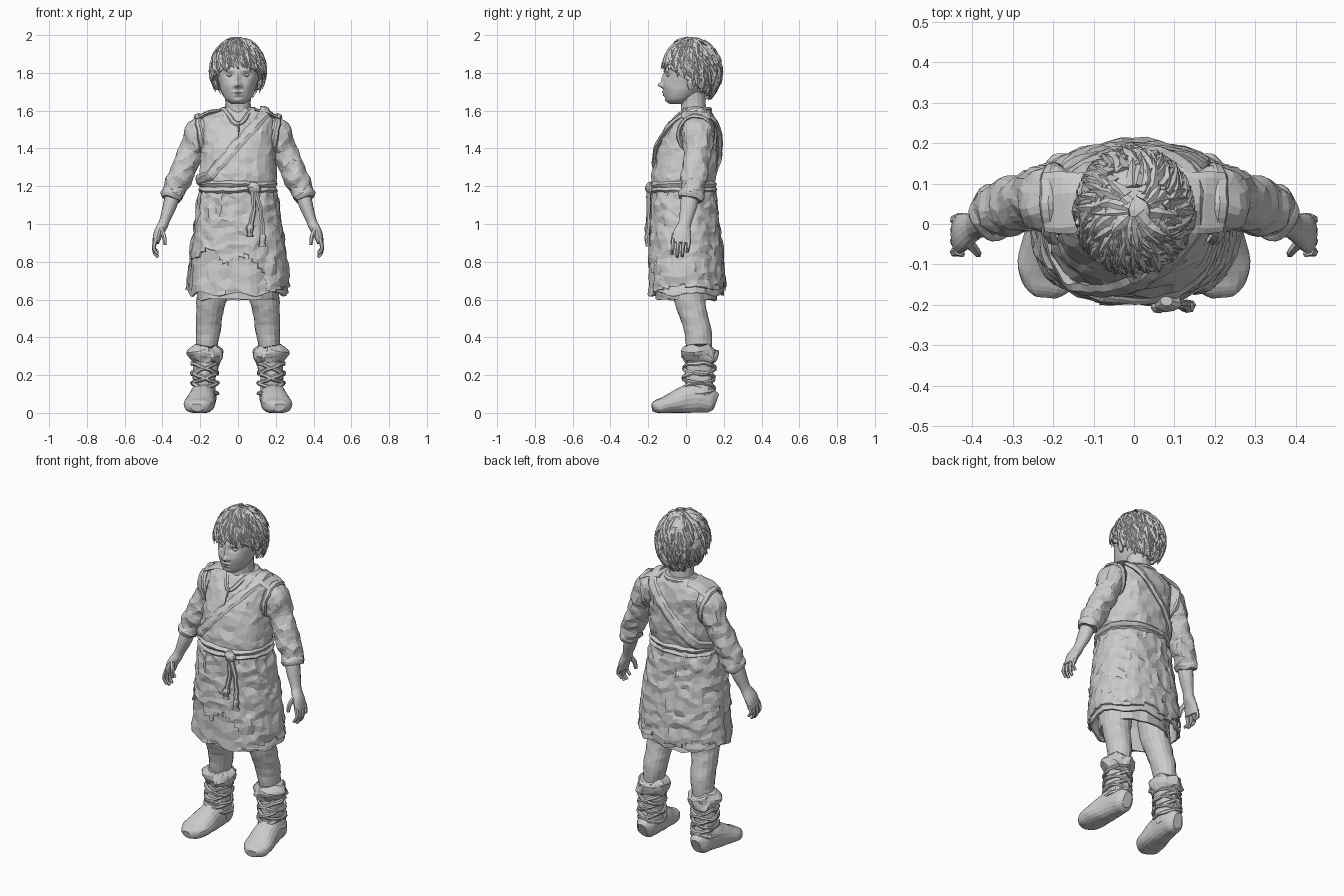
import bpy, bmesh, math, random
from mathutils import Vector, noise

if "Cube" in bpy.data.objects:
    bpy.data.objects.remove(bpy.data.objects["Cube"])
rng = random.Random(4)
TAU = math.tau

GREY = (0.6, 0.6, 0.6, 1)
clay = bpy.data.materials.new("plain grey")
clay.use_nodes = True
clay.diffuse_color = GREY
clay.node_tree.nodes["Principled BSDF"].inputs["Base Color"].default_value = GREY


def spline(points, steps, loop=False):
    """Smooth curve through points of any dimension."""
    p = [Vector(q) for q in points]
    n, out = len(p), []
    get = (lambda i: p[i % n]) if loop else (lambda i: p[max(0, min(n - 1, i))])
    for i in range(n if loop else n - 1):
        a, b, c, d = (get(i + k) for k in (-1, 0, 1, 2))
        for k in range(steps):
            t = k / steps
            m, e = (c - a) * 0.5, (d - b) * 0.5
            out.append(b + m * t + ((c - b) * 3 - m * 2 - e) * t**2 + ((b - c) * 2 + m + e) * t**3)
    return out + [p[0] if loop else p[-1]]


def bend(value, power):
    return math.copysign(abs(value) ** (2 / power), value)


def loft(rings, sides=24, steps=4, power=2, tilt=False):
    """Rings (x, y, z, rx, ry), level or square to their path."""
    path, out = spline(rings, steps), []
    for i, p in enumerate(path):
        t = Vector((0, 0, 1))
        if tilt:
            t = (Vector(path[min(i + 1, len(path) - 1)][:3]) - Vector(path[max(i - 1, 0)][:3])).normalized()
        u = (Vector((1, 0, 0)) - t * t.x).normalized()
        v = t.cross(u)
        out.append([Vector(p[:3]) + u * p[3] * bend(math.cos(TAU * k / sides), power)
                    + v * p[4] * bend(math.sin(TAU * k / sides), power) for k in range(sides)])
    return out


def tube(points, width, depth, hub, loop=False, steps=4, sides=6, taper=0):
    """Strap or strand along a path, flat side facing away from the hub."""
    path, out = spline(points, steps, loop), []
    n = len(path) - 1
    for i, p in enumerate(path):
        nxt = path[(i + 1) % n] if loop else path[min(i + 1, n)]
        prv = path[(i - 1) % n] if loop else path[max(i - 1, 0)]
        t = (nxt - prv).normalized()
        up = p - Vector(hub)
        up = (up - t * up.dot(t)).normalized()
        side, s = t.cross(up), 1 - taper * i / n
        out.append([p + side * width * s * math.cos(TAU * k / sides)
                    + up * depth * s * math.sin(TAU * k / sides) for k in range(sides)])
    return out


def build(name, parts, s=1, amp=0, warp=None, keep=None, caps=True, ratio=1, thick=0):
    bm = bmesh.new()
    for rings in parts:
        rows = []
        for ring in rings:
            row = []
            for p in ring:
                q = warp(p.copy()) if warp else p.copy()
                if amp:
                    q += noise.noise_vector(p * 22) * amp
                row.append(bm.verts.new((q.x * s, q.y, min(2, max(0, q.z)))))
            rows.append(row)
        n = len(rows[0])
        for a, b in zip(rows, rows[1:]):
            for k in range(n):
                bm.faces.new((a[k], a[(k + 1) % n], b[(k + 1) % n], b[k]))
        if caps and (rings[0][0] - rings[-1][0]).length > 1e-4:
            bm.faces.new(rows[0])
            bm.faces.new(rows[-1])
    if keep:
        drop = [f for f in bm.faces if not keep(f.calc_center_median())]
        bmesh.ops.delete(bm, geom=drop, context="FACES")
    bmesh.ops.remove_doubles(bm, verts=bm.verts, dist=1e-5)
    bmesh.ops.recalc_face_normals(bm, faces=bm.faces)
    mesh = bpy.data.meshes.new(name)
    bm.to_mesh(mesh)
    bm.free()
    mesh.materials.append(clay)
    ob = bpy.data.objects.new(name, mesh)
    bpy.context.collection.objects.link(ob)
    if ratio < 1:
        ob.modifiers.new("facets", "DECIMATE").ratio = ratio
    if thick:
        ob.modifiers.new("cloth", "SOLIDIFY").thickness = thick
    return ob


# Head and face
BUMPS = [(0, 1.735, .017, .014, .026), (0, 1.768, .012, .03, .012), (0, 1.699, .024, .007, .010),
         (0, 1.682, .02, .006, .009), (0, 1.652, .025, .012, .008)]
for sx in (-1, 1):
    BUMPS += [(sx * .043, 1.788, .022, .012, -.013), (sx * .045, 1.815, .03, .01, .006),
              (sx * .055, 1.735, .025, .025, .006), (sx * .014, 1.73, .008, .008, .007)]


def face(p):
    if p.y < 0:
        p.y -= sum(a * math.exp(-((p.x - x) / w) ** 2 - ((p.z - z) / h) ** 2) for x, z, w, h, a in BUMPS)
    return p


build("head", [loft([(0, -.045, 1.635, .035, .04), (0, -.035, 1.66, .066, .072), (0, -.015, 1.70, .088, .103),
                     (0, .005, 1.74, .1, .125), (0, .02, 1.8, .115, .134), (0, .025, 1.88, .118, .122),
                     (0, .03, 1.95, .07, .08)], 64, 8)], warp=face, ratio=.5)
build("neck", [loft([(0, .045, 1.55, .085, .075), (0, .04, 1.62, .068, .066), (0, .03, 1.7, .07, .07)], 16)])
for s, side in ((1, "left"), (-1, "right")):
    build(side + "_eye", [loft([(.043, -.09, 1.776, .008, .005), (.043, -.09, 1.787, .017, .014),
                                (.043, -.09, 1.798, .008, .005)], 12)], s)
    build(side + "_ear", [loft([(.11, .025, 1.71, .008, .01), (.12, .03, 1.75, .014, .026),
                                (.12, .035, 1.785, .008, .016)], 10, 3)], s)

# Hair: a cap with tapered locks flowing from the crown
HUB = Vector((0, .032, 1.81))


def hairline(phi):
    return 1.4 + .55 * (1 + math.sin(phi))


def scalp(phi, a, grow=1):
    return HUB + Vector((.138 * math.sin(a) * math.cos(phi), .148 * math.sin(a) * math.sin(phi),
                         .17 * math.cos(a))) * grow


build("hair_cap", [[[scalp(TAU * k / 32, hairline(TAU * k / 32) * max(r, .1) / 10) for k in range(32)]
                    for r in range(11)]], amp=.008)
locks = []
for i in range(330):
    phi, end = rng.uniform(0, TAU), hairline(0)
    end = hairline(phi)
    a0 = .08 + (end - .3) * rng.random() ** .8
    a1 = min(a0 + rng.uniform(.35, .75), end + rng.uniform(-.05, .12))
    twist, lift = rng.uniform(-.15, .5), rng.uniform(.03, .12)
    path = [scalp(phi + twist * f, a0 + (a1 - a0) * f, 1.0 + lift * f ** .7) for f in (0, .35, .7, 1)]
    locks.append(tube(path, rng.uniform(.014, .024), .012, HUB, steps=1, sides=4, taper=.9))
build("hair_locks", locks)

# Tunic body
BODY = [(0, -.017, 1.19, .19, .158), (0, -.015, 1.24, .203, .168), (0, 0, 1.32, .2, .166),
        (0, .015, 1.42, .192, .153), (0, .034, 1.5, .195, .132), (0, .048, 1.56, .19, .105),
        (0, .055, 1.6, .12, .078), (0, .055, 1.615, .082, .07)]
POWER = 2.4
build("tunic_body", [loft(BODY, 40, 5, POWER)], amp=.012, ratio=.4)


def on_body(x, z, front):
    ring = min(spline(BODY, 10), key=lambda r: abs(r[2] - z))
    y = ring[4] * max(0, 1 - abs(x / ring[3]) ** POWER) ** (1 / POWER) + .01
    return (x, ring[1] + (-y if front else y), z)


# Sash from left shoulder to right hip
down = [(-.16 + .05 * k, 1.25 + .055 * k) for k in range(7)]
sash = [on_body(x, z, True) for x, z in down] + [(.145, .05, 1.61)]
sash += [on_body(x, z, False) for x, z in reversed(down)] + [(-.212, -.01, 1.23)]
build("sash", [tube(sash, .03, .013, (0, 0, 1.3), True)], amp=.006)

# Collar dipping to a point in front
collar = []
for k in range(20):
    a = TAU * k / 20
    dip = max(0, -math.sin(a)) ** 5
    collar.append((.088 * math.cos(a), .05 + .078 * math.sin(a) - .06 * dip, 1.607 - .08 * dip))
build("collar", [tube(collar, .014, .01, (0, .03, 1.5), True, 2)], amp=.004)
build("neck_slit", [tube([(0, -.085, 1.54), (.004, -.115, 1.5), (0, -.13, 1.46)], .007, .008, (0, .03, 1.5), taper=.8)])

# Skirt layers
SKIRT = [(0, -.015, 1.22, .183, .158), (0, -.012, 1.14, .203, .166), (0, -.008, 1.02, .22, .174),
         (0, 0, .82, .245, .19), (0, 0, .63, .262, .198)]


def folds(p):
    a, t = math.atan2(p.y, p.x), (1.2 - p.z) / .6
    grow = 1 + t * (.018 * math.sin(9 * a) + .012 * math.sin(5 * a + 1)) + .012 * math.sin(21 * a) * (p.z > 1.05)
    return Vector((p.x * grow, p.y * grow, p.z + .012 * t * math.sin(7 * a)))


def torn_edge(c):
    front = c.y < 0 and c.x < .14
    return c.z > (.81 - .2 * c.x + .035 * math.sin(32 * c.x) if front else .665 + .02 * math.sin(25 * c.x))


build("skirt", [loft(SKIRT, 56, 6, 2.3)], amp=.012, warp=folds, caps=False, ratio=.4, thick=.012)
over = [(x, y, z, rx * 1.045, ry * 1.045) for x, y, z, rx, ry in SKIRT]
build("torn_overskirt", [loft(over, 72, 9, 2.3)], amp=.014, warp=folds, keep=torn_edge,
      caps=False, ratio=.45, thick=.01)
build("underskirt", [loft([(0, 0, .8, .21, .15), (0, 0, .6, .215, .16)], 32, 3)], amp=.015, caps=False, thick=.01)

# Belt with knot and two hanging cords
build("belt", [loft([(0, -.017, z, rx, rx - .03) for z, rx in
                     ((1.16, .19), (1.178, .212), (1.195, .2), (1.212, .212), (1.232, .19))], 40, 2, 2.3)], amp=.008)
build("belt_knot", [loft([(.085, -.19, 1.155, .015, .012), (.085, -.195, 1.19, .035, .025),
                          (.085, -.19, 1.225, .015, .012)], 10, 3)], amp=.008)
for name, x, z in (("inner", .062, .95), ("outer", .132, .9)):
    mid = (.085 + x) / 2
    build(name + "_cord", [tube([(.085, -.2, 1.19), (mid + .01, -.198, 1.08), (x, -.203, z + .03)],
                                .013, .011, (0, 0, 1))], amp=.005)
    build(name + "_tassel", [loft([(x, -.203, z + .05, .01, .01), (x, -.204, z + .03, .019, .014),
                                   (x, -.204, z, .014, .012), (x, -.204, z - .015, .022, .014)], 8, 2)], amp=.008)


def sole(p):
    p.z = max(0, p.z)
    return p


for s, side in ((1, "left"), (-1, "right")):
    # Arms and hands
    build(side + "_sleeve", [loft([(.14, .06, 1.535, .055, .06), (.2, .06, 1.49, .078, .085), (.243, .06, 1.39, .064, .075),
                                   (.285, .05, 1.3, .067, .07), (.325, .038, 1.21, .062, .066),
                                   (.35, .027, 1.145, .052, .064)], 28, 6, tilt=True)], s, .014, ratio=.45)
    build(side + "_sleeve_cuff", [loft([(.338, .032, 1.175, .05, .06), (.348, .028, 1.155, .06, .07),
                                        (.356, .024, 1.13, .05, .062)], 24, 3, tilt=True)], s, .012)
    build(side + "_forearm", [loft([(.335, .03, 1.2, .04, .045), (.36, .014, 1.1, .037, .045), (.388, -.002, 1.02, .027, .034),
                                    (.4, -.01, .99, .028, .036), (.422, -.02, .95, .025, .048),
                                    (.436, -.025, .9, .018, .05)], 16, 4, tilt=True)], s)
    fingers = []
    for i in range(4):
        y, tip = -.066 + .027 * i, (.84, .825, .828, .85)[i]
        fingers.append(tube([(.434, y, .92), (.445, y - .004, .88), (.44, y - .006, tip + .02), (.424, y - .008, tip)],
                            .013, .012, (.3, 0, .9), steps=3, taper=.35))
    fingers.append(tube([(.41, -.045, .97), (.392, -.066, .935), (.386, -.074, .89)], .016, .014, (.3, 0, .9),
                        steps=3, taper=.4))
    build(side + "_fingers", fingers, s)

    # Armhole trim and shoulder flap
    hole = [(.2 + .018 * math.sin(TAU * k / 16), .052 + .092 * math.cos(TAU * k / 16),
             1.475 + .1 * math.sin(TAU * k / 16)) for k in range(16)]
    build(side + "_armhole_trim", [tube(hole, .018, .01, (.18, .052, 1.475), True, 2)], s, .008)
    build(side + "_shoulder_flap", [tube([(.09, .055, 1.6), (.155, .053, 1.588), (.222, .052, 1.555)],
                                         .075, .012, (.1, .05, 1.3), sides=10)], s, .006)

    # Legs
    build(side + "_leg", [loft([(.125, .01, .8, .088, .095), (.138, .015, .62, .082, .086), (.15, .035, .53, .072, .078),
                                (.157, .062, .44, .066, .074), (.166, .07, .34, .058, .068)], 18, 4)], s, .005)

    # Boots with fur cuff and crossed lacing
    build(side + "_boot_shaft", [loft([(.17, .07, .34, .066, .074), (.174, .07, .24, .062, .074), (.178, .07, .16, .06, .075),
                                       (.18, .075, .06, .062, .078)], 20, 5)], s, .012)
    build(side + "_boot_foot", [loft([(.18, .158, .055, .03, .045), (.18, .13, .064, .055, .065), (.184, .06, .08, .066, .083),
                                      (.194, -.02, .066, .073, .07), (.207, -.1, .044, .08, .047), (.214, -.15, .034, .065, .036),
                                      (.217, -.178, .028, .03, .02)], 20, 4, 2.3, True)], s, .004, warp=sole)
    build(side + "_fur_cuff", [loft([(.17, .07, .265, .064, .074), (.171, .07, .29, .085, .092), (.171, .07, .325, .09, .096),
                                     (.17, .07, .352, .07, .078)], 30, 3)], s, .022)
    laces = []
    for z in (.13, .185, .235):
        for slope in (-.028, .028):
            loop = [(.176 + .068 * math.cos(TAU * k / 14), .07 + .082 * math.sin(TAU * k / 14),
                     z + slope * math.cos(TAU * k / 14)) for k in range(14)]
            laces.append(tube(loop, .011, .009, (.176, .07, z), True, 2))
    build(side + "_boot_lacing", laces, s, .007)
